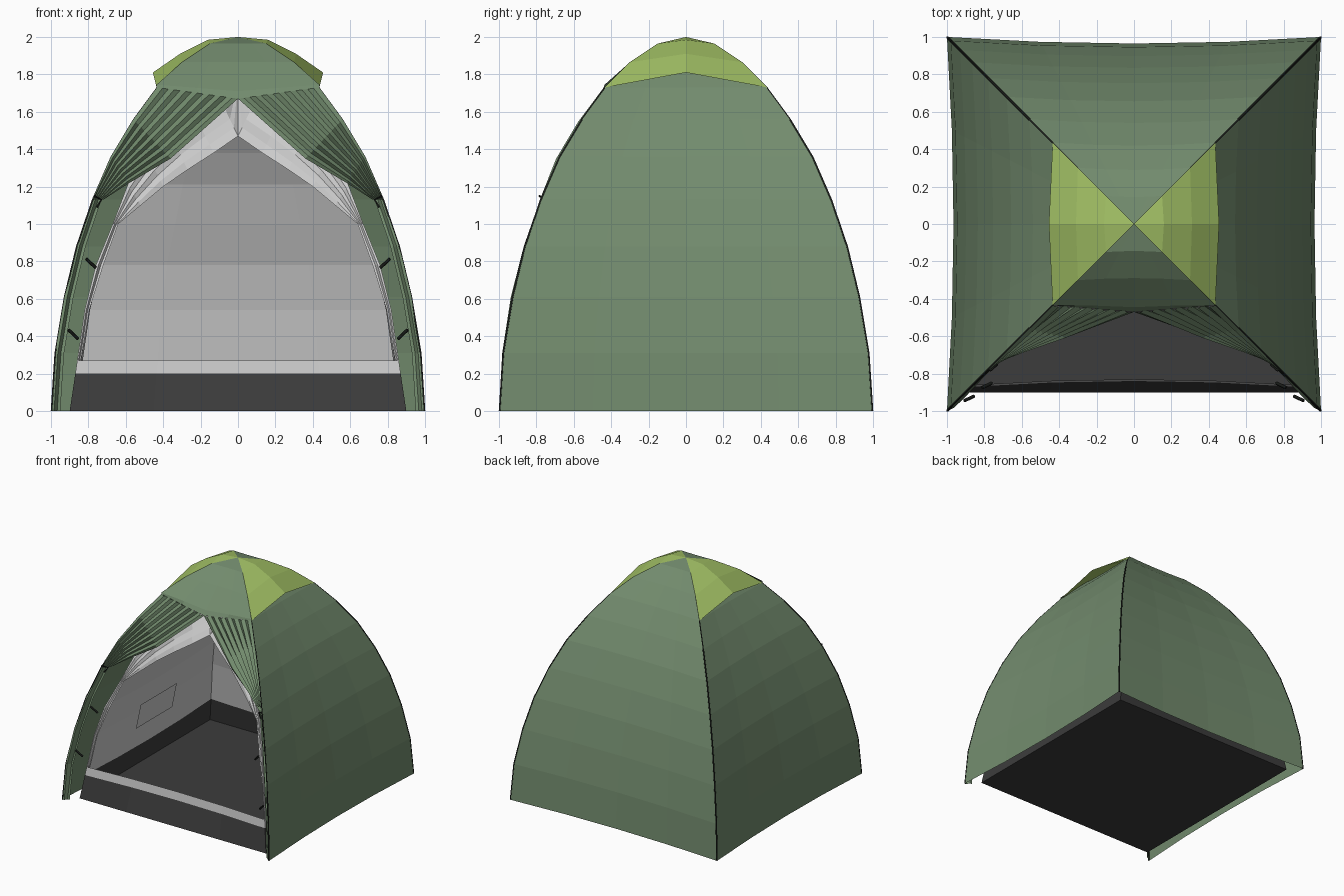
import bpy, bmesh, math
from mathutils import Vector, Matrix

if "Cube" in bpy.data.objects:
    bpy.data.objects.remove(bpy.data.objects["Cube"])

# (half width, height) profiles of the outer fly poles and the inner tent corners
FLY = [(1, 0), (.98, .31), (.93, .61), (.865, .88), (.78, 1.13), (.68, 1.36),
       (.56, 1.56), (.435, 1.73), (.30, 1.865), (.15, 1.965), (0, 2)]
TUB = [(.9, 0), (.87, .2)]
INNER = [(.87, .2), (.86, .27), (.82, .54), (.76, .78), (.67, 1.0), (.59, 1.21),
         (.49, 1.38), (.38, 1.53), (.265, 1.65), (.13, 1.74), (0, 1.77)]


def material(name, rgb):
    m = bpy.data.materials.new(name)
    m.diffuse_color = (*rgb, 1)
    m.use_nodes = True
    m.node_tree.nodes["Principled BSDF"].inputs["Base Color"].default_value = m.diffuse_color
    return m


GREEN = material("fly_green", (.17, .26, .155))
LIME = material("vent_lime", (.36, .53, .13))
DARK = material("groundsheet_dark", (.045, .045, .045))
GREY = material("inner_grey", (.52, .52, .52))
BLACK = material("pole_black", (.01, .012, .01))


def grid(name, rows, mat):
    """Flat-shaded sheet through rows of points."""
    bm = bmesh.new()
    vs = [[bm.verts.new(p) for p in r] for r in rows]
    for a, b in zip(vs, vs[1:]):
        for i in range(len(a) - 1):
            bm.faces.new((a[i], a[i + 1], b[i + 1], b[i]))
    bmesh.ops.remove_doubles(bm, verts=bm.verts[:], dist=.0005)
    me = bpy.data.meshes.new(name)
    bm.to_mesh(me)
    bm.free()
    me.materials.append(mat)
    ob = bpy.data.objects.new(name, me)
    bpy.context.collection.objects.link(ob)
    return ob


def turn(rows, quarter):
    """Turn front-facing rows to another side of the tent."""
    m = Matrix.Rotation(quarter * math.pi / 2, 3, 'Z')
    return [[m @ Vector(p) for p in r] for r in rows]


def wall(profile, sag=.035, n=4):
    """Front wall stretched between two corners, slightly hollow."""
    us = [2 * i / n - 1 for i in range(n + 1)]
    return [[(u * w, -w + sag * w * (1 - u * u), z) for u in us] for w, z in profile]


def pleated(name, outer, inner, n, amp, mat):
    """Mirrored pair of gathered cloth pieces between two edges."""
    rows = []
    for k, (a, b) in enumerate(zip(outer, inner)):
        fade = math.sin(math.pi * (k + .4) / (len(outer) - .2))
        row = []
        for j in range(n + 1):
            p = Vector(a).lerp(Vector(b), j / n)
            if 0 < j < n:
                p.y += amp * fade * (-1) ** j
            row.append(p)
        rows.append(row)
    grid("left_" + name, [[(-p.x, p.y, p.z) for p in r] for r in rows], mat)
    grid("right_" + name, [r[::-1] for r in rows], mat)


def cord(name, pts, r):
    cu = bpy.data.curves.new(name, 'CURVE')
    cu.dimensions = '3D'
    cu.bevel_depth = r
    cu.bevel_resolution = 0
    cu.use_fill_caps = True
    sp = cu.splines.new('POLY')
    sp.points.add(len(pts) - 1)
    for q, p in zip(sp.points, pts):
        q.co = (*p, 1)
    cu.materials.append(BLACK)
    ob = bpy.data.objects.new(name, cu)
    bpy.context.collection.objects.link(ob)


# Outer fly, inner tent and groundsheet walls on three sides
for q, side in ((1, "right"), (2, "back"), (3, "left")):
    grid(side + "_fly_panel", turn(wall(FLY), q), GREEN)
    grid(side + "_inner_wall", turn(wall(INNER), q), GREY)
for q in range(4):
    sheet = wall(TUB)
    sheet[0] = [(x, -.9, 0) for x, y, z in sheet[0]]
    grid("groundsheet_wall", turn(sheet, q), DARK)
grid("groundsheet_floor", [[(-.9, .9, 0), (.9, .9, 0)], [(-.9, -.9, 0), (.9, -.9, 0)]], DARK)

# Raised vent covers on the left and right
vent_ridge = [(.455, 1.81), (.31, 1.91), (.16, 1.985), (0, 2)]
vent = [[(-w, -w, z), (0, -m, mz), (w, -w, z)] for (w, z), (m, mz) in zip(FLY[7:], vent_ridge)]
for q, side in ((1, "right"), (3, "left")):
    grid(side + "_vent_cover", turn(vent, q), LIME)

# Front hood with a dipped hem above the door
hood = wall(FLY[7:])
hem = [(x, -.435 - .035 * (1 - abs(x) / .435), 1.73 - .06 * (1 - abs(x) / .435))
       for x, y, z in hood[0]]
hood[0] = [(x, y - .025 * (1 - abs(x) / .435), 1.745 - .035 * (1 - abs(x) / .435))
           for x, y, z in hood[0]]
grid("front_hood", [hem] + hood, GREEN)
cord("hood_zip", [(.005, -.15, 1.95), (.005, -.25, 1.88), (.005, -.35, 1.79)], .005)

# Fly door halves gathered back to the poles, and the tied strips below
pole = [(w, -w, z) for w, z in FLY]
pleated("door_drape", pole[4:8],
        [(.72, -.73, 1.13), (.58, -.67, 1.22), (.36, -.60, 1.35), (0, -.47, 1.67)],
        14, .016, GREEN)
pleated("door_roll", pole[:5],
        [(w - .05, -w + .035, z) for w, z in FLY[:5]], 3, .018, GREEN)

# Inner front: sill, side strips and gathered mesh above the opening
grid("inner_door_sill", wall(INNER[:2]), GREY)
corner = [(w, -w, z) for w, z in INNER]
pleated("inner_door_strip", corner[1:5],
        [(.84, -.845, .27), (.795, -.805, .54), (.72, -.74, .78), (.64, -.66, 1.0)],
        3, .008, GREY)
pleated("inner_door_gather", corner[4:],
        [(.64, -.66, 1.0), (.52, -.60, 1.1), (.40, -.55, 1.2), (.27, -.49, 1.29),
         (.13, -.44, 1.38), (0, -.39, 1.47), (0, 0, 1.77)], 6, .008, GREY)

# Crossing poles
for s, name in ((1, "pole_a"), (-1, "pole_b")):
    half = [(w * .997, s * w * .997, z * .997) for w, z in FLY]
    cord(name, half + [(-x, -y, z) for x, y, z in half[-2::-1]], .006)

# Tie straps around the rolled door
for s, side in ((-1, "left"), (1, "right")):
    for x, y, z in ((.785, -.87, .79), (.88, -.94, .41)):
        cord(side + "_door_strap", [(s * (x + .027), y - .005, z + .025),
                                    (s * (x - .025), y + .02, z - .025)], .009)
    cord(side + "_door_tie", [(s * .77, -.785, 1.15), (s * .73, -.75, 1.13),
                              (s * .755, -.77, 1.09)], .006)

# Storage pocket on the left inner wall
grid("storage_pocket", [[(-.79, .22, .4), (-.79, -.28, .4)],
                        [(-.745, .22, .62), (-.745, -.28, .62)]], GREY)
